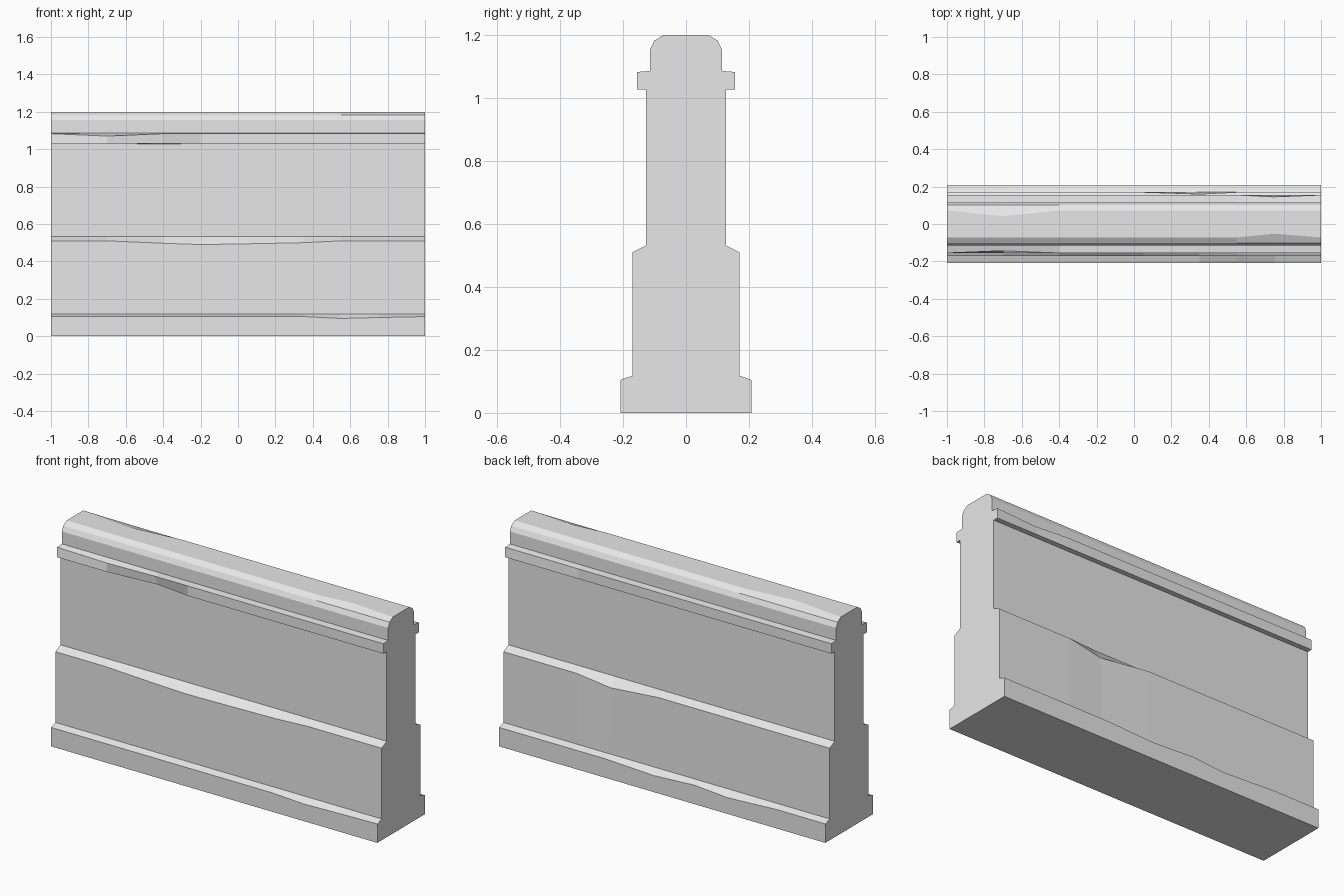
import bpy
import bmesh

cube = bpy.data.objects.get("Cube")
if cube:
    bpy.data.objects.remove(cube, do_unlink=True)

stone = bpy.data.materials.new("grey_stone")
stone.use_nodes = True
grey = (0.8, 0.8, 0.8, 1)
stone.diffuse_color = grey
stone.node_tree.nodes["Principled BSDF"].inputs["Base Color"].default_value = grey

# Half of the wall's cross-section, bottom to top: (half depth, height)
PROFILE = [(0.208, 0), (0.208, 0.105), (0.17, 0.118), (0.17, 0.51),
           (0.127, 0.532), (0.127, 1.028), (0.155, 1.028), (0.155, 1.083),
           (0.114, 1.086), (0.114, 1.155), (0.101, 1.182), (0.072, 1.2)]
PLINTH, STEP, LEDGE_LOW, LEDGE_TOP, CROWN = 1, 3, 6, 7, 11
FRONT, BACK = -1, 1
STATIONS = [-1, -0.7, -0.4, -0.2, 0.05, 0.35, 0.55, 0.75, 1]

# Worn spots: (side, profile point, station) -> (depth change, height change)
WEAR = {
    (FRONT, STEP, -0.4): (0, -0.013), (FRONT, STEP, -0.2): (0, -0.02),
    (FRONT, STEP, 0.05): (0, -0.016), (FRONT, STEP, 0.35): (0, -0.01),
    (FRONT, PLINTH, 0.55): (0, -0.01), (FRONT, PLINTH, 0.75): (0, -0.005),
    (FRONT, LEDGE_TOP, -0.7): (-0.012, -0.013),
    (FRONT, LEDGE_LOW, -0.4): (-0.02, 0.002),
    (FRONT, CROWN, 0.75): (-0.02, 0),
    (BACK, STEP, 0.35): (-0.01, -0.03),
    (BACK, PLINTH, 0.05): (0, -0.013), (BACK, PLINTH, -0.4): (0, -0.015),
    (BACK, LEDGE_TOP, 0.75): (-0.01, -0.005),
    (BACK, CROWN, -0.7): (-0.03, 0),
}

bm = bmesh.new()


def section(x):
    """Closed cross-section loop: up the front, down the back."""
    loop = []
    for side in (FRONT, BACK):
        points = list(enumerate(PROFILE))
        for i, (y, z) in (points if side == FRONT else reversed(points)):
            dy, dz = WEAR.get((side, i, x), (0, 0))
            loop.append(bm.verts.new((x, side * (y + dy), z + dz)))
    return loop


# Loft the wall through its sections and cap both ends
rings = [section(x) for x in STATIONS]
for a, b in zip(rings, rings[1:]):
    for i in range(len(a)):
        j = (i + 1) % len(a)
        bm.faces.new((a[i], a[j], b[j], b[i]))
bm.faces.new(rings[0])
bm.faces.new(rings[-1])
bmesh.ops.recalc_face_normals(bm, faces=bm.faces)

mesh = bpy.data.meshes.new("wall_section")
bm.to_mesh(mesh)
bm.free()
mesh.materials.append(stone)
wall = bpy.data.objects.new("wall_section", mesh)
bpy.context.collection.objects.link(wall)
